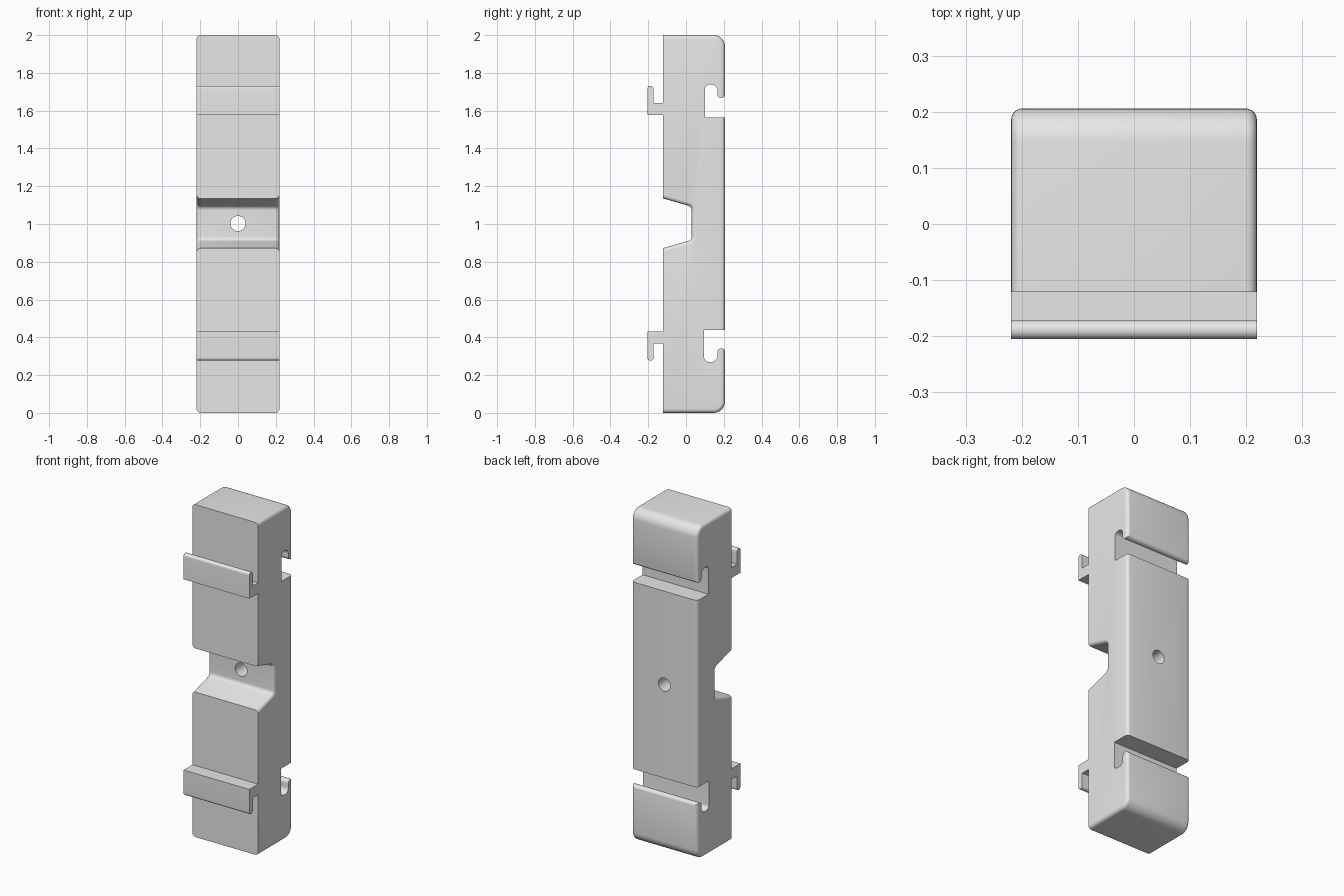
import bpy, bmesh, math
from mathutils import Vector

if "Cube" in bpy.data.objects:
    bpy.data.objects.remove(bpy.data.objects["Cube"])

W = 0.219                      # half width
FRONT, BACK = -0.121, 0.206    # body depth limits

grey = bpy.data.materials.new("plain grey")
grey.diffuse_color = (0.8, 0.8, 0.8, 1)
grey.use_nodes = True
grey.node_tree.nodes["Principled BSDF"].inputs["Base Color"].default_value = grey.diffuse_color


def fillet(corners, steps=8):
    """Turn (y, z, radius) corners into a rounded outline."""
    out = []
    n = len(corners)
    for i, (y, z, r) in enumerate(corners):
        p = Vector((y, z))
        if r == 0:
            out.append(p)
            continue
        a = (Vector(corners[i - 1][:2]) - p).normalized()
        b = (Vector(corners[(i + 1) % n][:2]) - p).normalized()
        half = a.angle(b) / 2
        centre = p + (a + b).normalized() * r / math.sin(half)
        s = p + a * r / math.tan(half) - centre
        e = p + b * r / math.tan(half) - centre
        total = s.angle(e)
        for k in range(steps + 1):
            t = k / steps
            d = (s * math.sin((1 - t) * total) + e * math.sin(t * total)) / math.sin(total)
            out.append(centre + d)
    return out


def extrude_profile(name, corners, half_width, rim=0):
    """Sweep a side outline across x, optionally rounding its rim."""
    bm = bmesh.new()
    verts = [bm.verts.new((-half_width, p.x, p.y)) for p in fillet(corners)]
    face = bm.faces.new(verts)
    res = bmesh.ops.extrude_face_region(bm, geom=[face])
    moved = [v for v in res["geom"] if isinstance(v, bmesh.types.BMVert)]
    bmesh.ops.translate(bm, verts=moved, vec=(2 * half_width, 0, 0))
    bmesh.ops.recalc_face_normals(bm, faces=bm.faces[:])
    if rim:
        edges = [e for e in bm.edges
                 if abs(e.verts[0].co.x - e.verts[1].co.x) < 1e-5
                 and not all(abs(v.co.y - FRONT) < 1e-5 for v in e.verts)]
        bmesh.ops.bevel(bm, geom=edges, offset=rim, segments=5, profile=0.5,
                        affect='EDGES', clamp_overlap=False)
        bmesh.ops.recalc_face_normals(bm, faces=bm.faces[:])
    mesh = bpy.data.meshes.new(name)
    bm.to_mesh(mesh)
    bm.free()
    obj = bpy.data.objects.new(name, mesh)
    bpy.context.collection.objects.link(obj)
    mesh.materials.append(grey)
    return obj


def activate(obj):
    bpy.ops.object.select_all(action='DESELECT')
    obj.select_set(True)
    bpy.context.view_layer.objects.active = obj


def cut(obj, cutter):
    activate(obj)
    mod = obj.modifiers.new("cut", 'BOOLEAN')
    mod.operation, mod.solver, mod.object = 'DIFFERENCE', 'EXACT', cutter
    bpy.ops.object.modifier_apply(modifier=mod.name)
    bpy.data.objects.remove(cutter)


def smooth(obj):
    activate(obj)
    bpy.ops.object.shade_smooth_by_angle(angle=math.radians(25))


# Body with tapered notch across the front
body = extrude_profile("body", [
    (FRONT, 0, 0), (BACK, 0, 0.06), (BACK, 2, 0.06), (FRONT, 2, 0),
    (FRONT, 1.135, 0), (0.03, 1.092, 0.025),
    (0.03, 0.915, 0.025), (FRONT, 0.872, 0)], W, rim=0.02)

# Hooked slots in the back, opposite ways up
slots = {
    "upper": [(0.3, 1.565, 0), (0.1, 1.565, 0), (0.1, 1.738, 0.025), (0.166, 1.738, 0.03),
              (0.166, 1.667, 0.0195), (BACK, 1.667, 0.0195), (BACK, 1.7, 0), (0.3, 1.7, 0)],
    "lower": [(0.3, 0.44, 0), (0.096, 0.44, 0), (0.096, 0.27, 0.025), (0.166, 0.27, 0.03),
              (0.166, 0.342, 0.0195), (BACK, 0.342, 0.0195), (BACK, 0.31, 0), (0.3, 0.31, 0)],
}
for name, outline in slots.items():
    # keep the cutter wall clear of the back surface
    outline = [(y + 0.0005 if y == BACK else y, z, r) for y, z, r in outline]
    cut(body, extrude_profile(name + "_slot_cutter", outline, W + 0.1))

# Screw hole through the middle
bpy.ops.mesh.primitive_cylinder_add(vertices=32, radius=0.04, depth=1,
                                    location=(0, 0, 1.003), rotation=(math.pi / 2, 0, 0))
cut(body, bpy.context.object)
smooth(body)

# Front hooks: upper one points up, lower one points down
for name, base, s in (("upper_hook", 1.578, 1), ("lower_hook", 0.43, -1)):
    hook = extrude_profile(name, [
        (FRONT, base, 0), (FRONT, base + s * 0.063, 0), (-0.172, base + s * 0.063, 0),
        (-0.172, base + s * 0.153, 0.0155), (-0.205, base + s * 0.153, 0.0155),
        (-0.205, base, 0)], W)
    smooth(hook)
